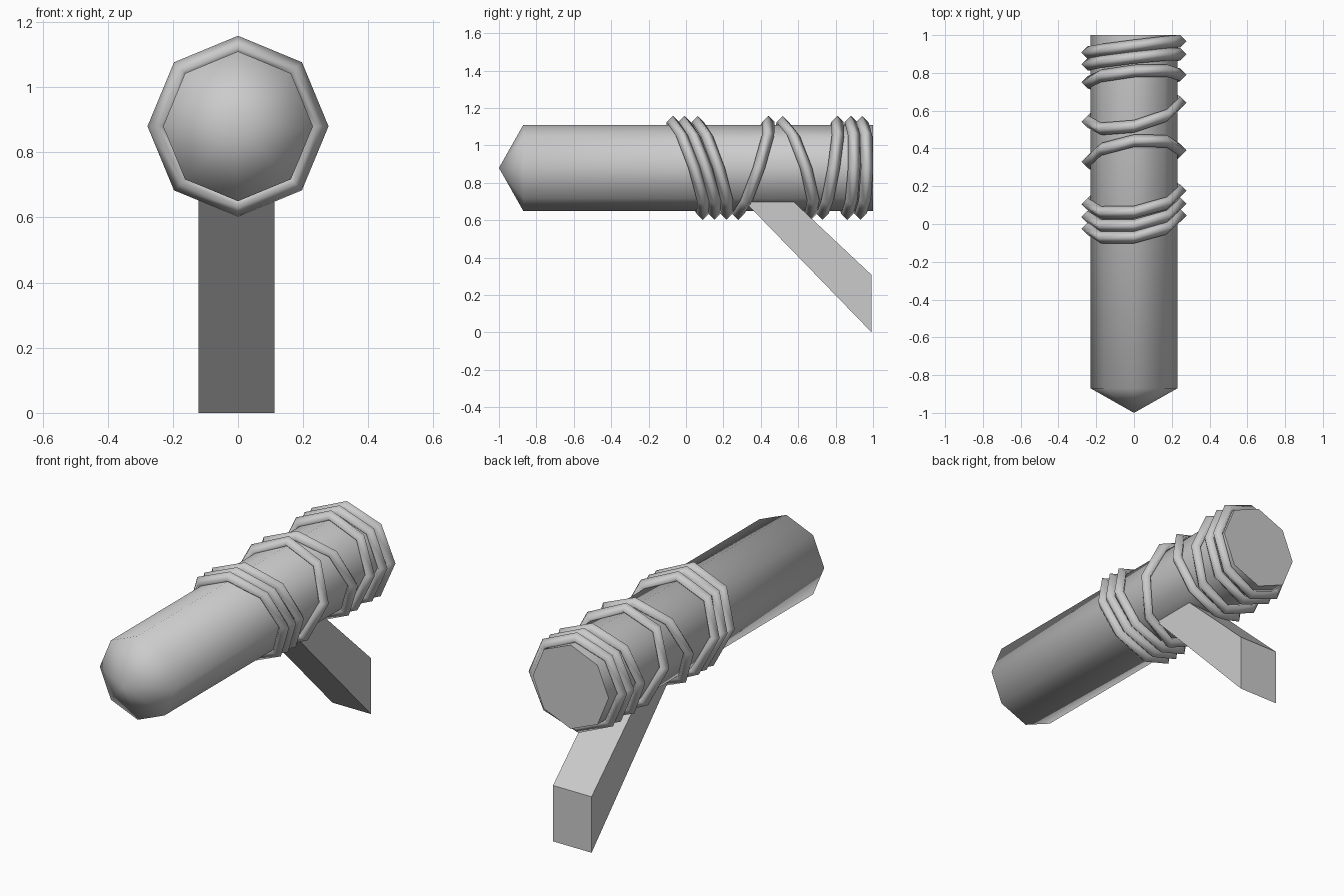
import bpy
import bmesh
from math import sin, cos, pi, radians

if "Cube" in bpy.data.objects:
    bpy.data.objects.remove(bpy.data.objects["Cube"])

SIDES = 8
AXIS_Z = 0.88

grey = bpy.data.materials.new("plain grey")
grey.use_nodes = True
colour = (0.6, 0.6, 0.6, 1)
grey.diffuse_color = colour
grey.node_tree.nodes["Principled BSDF"].inputs["Base Color"].default_value = colour


def finish(bm, name, angle=None):
    """Turn a bmesh into a named object, smooth up to the given angle."""
    bmesh.ops.recalc_face_normals(bm, faces=bm.faces[:])
    mesh = bpy.data.meshes.new(name)
    bm.to_mesh(mesh)
    bm.free()
    mesh.materials.append(grey)
    obj = bpy.data.objects.new(name, mesh)
    bpy.context.collection.objects.link(obj)
    if angle:
        bpy.ops.object.select_all(action='DESELECT')
        obj.select_set(True)
        bpy.context.view_layer.objects.active = obj
        bpy.ops.object.shade_smooth_by_angle(angle=radians(angle))
    return obj


def octagon(bm, radius, y, lean_x=0, lean_z=0):
    """Octagon around the long axis, leaning along y."""
    verts = []
    for i in range(SIDES):
        a = 2 * pi * i / SIDES
        dx, dz = sin(a), cos(a)
        verts.append(bm.verts.new((radius * dx, y + lean_x * dx + lean_z * dz,
                                   AXIS_Z + radius * dz)))
    return verts


def bridge(bm, a, b):
    for i in range(SIDES):
        j = (i + 1) % SIDES
        bm.faces.new((a[i], a[j], b[j], b[i]))


# Eight-sided shaft with a pointed front and a flat back
bm = bmesh.new()
front = octagon(bm, 0.23, -0.87)
back = octagon(bm, 0.23, 1.0)
tip = bm.verts.new((0, -1, AXIS_Z))
bridge(bm, front, back)
bm.faces.new(back)
for i in range(SIDES):
    bm.faces.new((tip, front[i], front[(i + 1) % SIDES]))
finish(bm, "shaft", 70)

# Leaning binding rings: centre y, lean towards +x, lean towards the top
bindings = [
    (0.01, 0.035, -0.08), (0.072, 0.035, -0.08), (0.14, 0.035, -0.077),
    (0.36, 0.03, 0.081), (0.592, 0.05, -0.075), (0.77, 0.02, 0.04),
    (0.872, 0.027, 0.01), (0.938, 0.03, 0.005),
]
MID, THICK = 0.245, 0.033
for n, (y, lean_x, lean_z) in enumerate(bindings, 1):
    bm = bmesh.new()
    loops = [octagon(bm, MID + THICK * cos(k * pi / 2), y + THICK * sin(k * pi / 2),
                     lean_x, lean_z) for k in range(4)]
    for k in range(4):
        bridge(bm, loops[k], loops[(k + 1) % 4])
    finish(bm, f"binding_ring_{n}", 179)

# Slanted leg, running up into the shaft
profile = [(0.168, 0.85), (0.415, 0.85), (0.993, 0.307), (0.993, 0)]
bm = bmesh.new()
left = [bm.verts.new((0.112, y, z)) for y, z in profile]
right = [bm.verts.new((-0.122, y, z)) for y, z in profile]
bm.faces.new(left)
bm.faces.new(right)
for i in range(4):
    j = (i + 1) % 4
    bm.faces.new((left[i], left[j], right[j], right[i]))
finish(bm, "leg")
